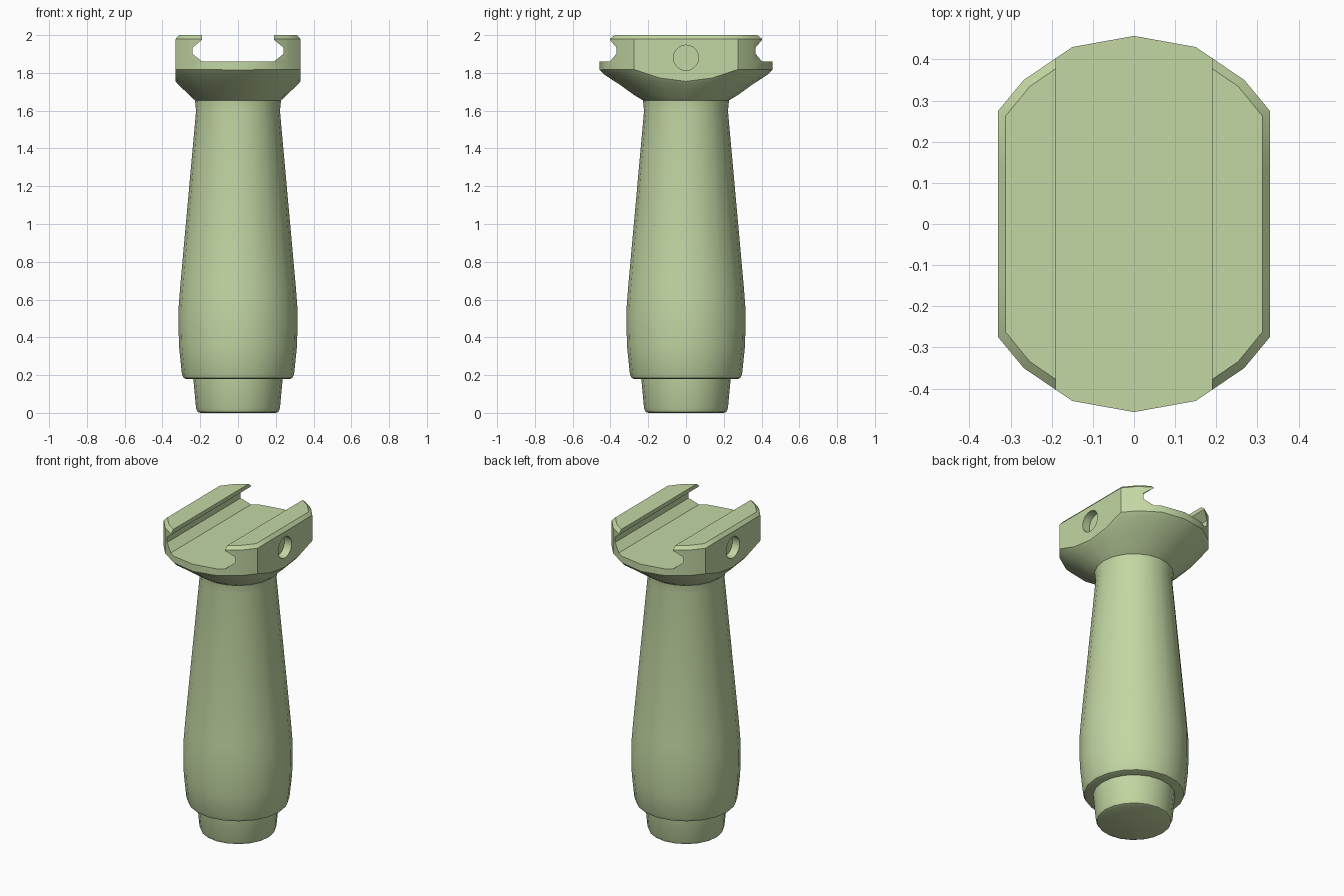
import bpy, bmesh, math

if "Cube" in bpy.data.objects:
    bpy.data.objects.remove(bpy.data.objects["Cube"])

SIDES = 20
mat = bpy.data.materials.new("sage_green")
mat.diffuse_color = (0.546, 0.679, 0.367, 1)
mat.use_nodes = True
mat.node_tree.nodes["Principled BSDF"].inputs["Base Color"].default_value = mat.diffuse_color


def loft(name, rings, cap_top=True):
    """Skin a stack of closed rings, all with the same point count."""
    bm = bmesh.new()
    loops = [[bm.verts.new(p) for p in ring] for ring in rings]
    n = len(loops[0])
    for a, b in zip(loops, loops[1:]):
        for i in range(n):
            j = (i + 1) % n
            bm.faces.new((a[i], a[j], b[j], b[i]))
    bm.faces.new(loops[0][::-1])
    if cap_top:
        bm.faces.new(loops[-1])
    bmesh.ops.recalc_face_normals(bm, faces=bm.faces)
    me = bpy.data.meshes.new(name)
    bm.to_mesh(me)
    bm.free()
    me.materials.append(mat)
    ob = bpy.data.objects.new(name, me)
    bpy.context.collection.objects.link(ob)
    return ob


def circle(r, z):
    return [(r * math.cos(2 * math.pi * i / SIDES),
             r * math.sin(2 * math.pi * i / SIDES), z) for i in range(SIDES)]


def activate(ob):
    bpy.ops.object.select_all(action='DESELECT')
    ob.select_set(True)
    bpy.context.view_layer.objects.active = ob


def cut(target, cutter):
    mod = target.modifiers.new("cut", 'BOOLEAN')
    mod.operation = 'DIFFERENCE'
    mod.solver = 'EXACT'
    mod.object = cutter
    activate(target)
    bpy.ops.object.modifier_apply(modifier=mod.name)
    bpy.data.objects.remove(cutter, do_unlink=True)


# Mount outline: one quarter (x, y, underside z), mirrored all round
q = [(.33, 0, 1.755), (.33, .14, 1.773), (.33, .275, 1.818),
     (.268, .35, 1.818), (.15, .43, 1.818), (0, .457, 1.815)]
half = q + [(-x, y, z) for x, y, z in q[-2::-1]]
outline = half + [(x, -y, z) for x, y, z in half[-2:0:-1]]


def flare(f, g):
    """Blend from the round neck (0) to the mount outline (1)."""
    return [(nx + (x - nx) * f, ny + (y - ny) * f, nz + (z - nz) * g)
            for (nx, ny, nz), (x, y, z) in zip(circle(.228, 1.655), outline)]


def mount(z, sx=1, sy=1):
    return [(x * sx, y * sy, z) for x, y, _ in outline]


# Handle flowing into the rail mount
body = [circle(r, z) for r, z in [
    (.275, .18), (.288, .185), (.297, .205), (.312, .35), (.315, .45),
    (.315, .55), (.305, .68), (.222, 1.6), (.228, 1.655)]]
body += [flare(.2, .17), flare(.5, .48), flare(.9, .86), flare(1, 1)]
body += [mount(1.86), mount(1.98), mount(2.0, .945, .955)]
handle = loft("handle_and_rail_mount", body)

# Rail slot with undercut sides
prof = [(.19, 1.86), (.24, 1.9), (.24, 1.935), (.19, 1.975), (.19, 2.1)]
prof += [(-x, z) for x, z in prof[::-1]]
cut(handle, loft("slot_cutter", [[(x, y, z) for x, z in prof] for y in (-.6, .6)]))

# Blind screw hole on each side
for s in (-1, 1):
    cut(handle, loft("hole_cutter", [
        [(s * x, py, pz + 1.88) for py, pz, _ in circle(.067, 0)] for x in (.28, .4)]))

# End cap under the handle
cap = loft("end_cap", [circle(r, z) for r, z in [
    (.2, 0), (.214, .006), (.222, .025), (.237, .185)]], cap_top=False)

for ob in (handle, cap):
    activate(ob)
    bpy.ops.object.shade_smooth_by_angle(angle=math.radians(30))
